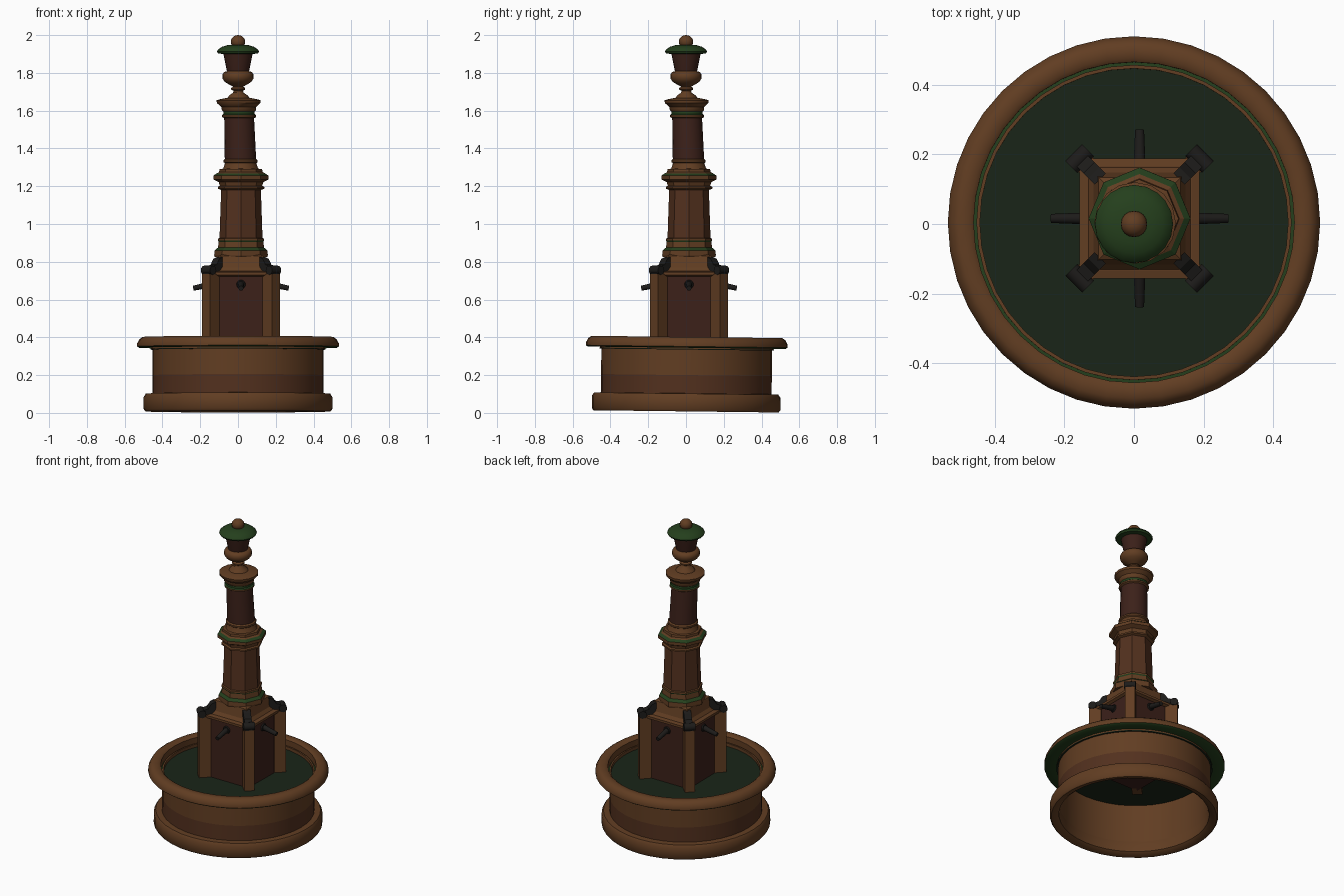
import bpy, bmesh
from math import sin, cos, pi, radians
from mathutils import Matrix, Vector

if "Cube" in bpy.data.objects:
    bpy.data.objects.remove(bpy.data.objects["Cube"])

COLORS = {
    "brown": (0.12, 0.047, 0.016, 1), "dark_red": (0.045, 0.015, 0.01, 1),
    "red_brown": (0.085, 0.03, 0.013, 1), "green": (0.018, 0.05, 0.012, 1),
    "water": (0.01, 0.018, 0.009, 1), "black": (0.012, 0.011, 0.01, 1)}
MATS = {}
for key, col in COLORS.items():
    MATS[key] = bpy.data.materials.new(key)
    MATS[key].diffuse_color = col


def finish(name, bm, colors, smooth=False):
    bmesh.ops.recalc_face_normals(bm, faces=bm.faces)
    me = bpy.data.meshes.new(name)
    bm.to_mesh(me)
    bm.free()
    for c in colors:
        me.materials.append(MATS[c])
    ob = bpy.data.objects.new(name, me)
    bpy.context.collection.objects.link(ob)
    if smooth:
        bpy.ops.object.select_all(action='DESELECT')
        ob.select_set(True)
        bpy.context.view_layer.objects.active = ob
        bpy.ops.object.shade_smooth_by_angle(angle=radians(40))
    return ob


def axis(z):
    """The worn tower leans slightly: its centre at height z."""
    t = min(max((z - 1.25) / 0.5, 0), 1)
    return Vector((0.016 * (1 - t), 0.016 * (1 - t), 0))


def lathe(name, profile, n, color="brown", smooth=True, lean=True, rot=0.0,
          caps=True, closed=False):
    """Revolve (radius, z[, colour of band above]) points with n sides."""
    bm = bmesh.new()
    names = [color] + sorted({p[2] for p in profile if len(p) > 2} - {color})
    rings = []
    for p in profile:
        c = axis(p[1]) if lean else Vector()
        rings.append([bm.verts.new(c + Vector((p[0] * cos(rot + 2 * pi * i / n),
                      p[0] * sin(rot + 2 * pi * i / n), p[1]))) for i in range(n)])
    for k in range(len(rings) if closed else len(rings) - 1):
        a, b = rings[k], rings[(k + 1) % len(rings)]
        mi = names.index(profile[k][2]) if len(profile[k]) > 2 else 0
        for i in range(n):
            j = (i + 1) % n
            bm.faces.new((a[i], a[j], b[j], b[i])).material_index = mi
    if caps and not closed:
        bm.faces.new(rings[0])
        bm.faces.new(rings[-1])
    return finish(name, bm, names, smooth)


def square(name, profile, color):
    """Square lathe: profile gives half widths."""
    return lathe(name, [(p[0] * 2 ** 0.5,) + tuple(p[1:]) for p in profile], 4,
                 color, smooth=False, rot=pi / 4)


# Basin: base ring, drum wall and overhanging rim, slightly settled
basin = [
    lathe("basin_base", [(0.462, 0.012), (0.49, 0.008), (0.499, 0.02), (0.499, 0.085),
          (0.488, 0.102), (0.45, 0.104), (0.442, 0.09), (0.445, 0.025)],
          40, lean=False, closed=True),
    lathe("basin_wall", [(0.452, 0.09, "red_brown"), (0.452, 0.2), (0.452, 0.36),
          (0.442, 0.36), (0.442, 0.09)], 40, lean=False, closed=True),
    lathe("basin_rim", [(0.46, 0.335), (0.46, 0.393), (0.472, 0.402), (0.505, 0.402),
          (0.522, 0.39), (0.534, 0.368), (0.534, 0.352, "green"), (0.524, 0.345, "green"),
          (0.452, 0.35)], 40, lean=False, closed=True),
    lathe("water", [(0.462, 0.335), (0.462, 0.34)], 40, "water", lean=False)]
for part in basin:
    part.rotation_euler = (-0.012, 0, 0)

# Square pedestal with a thin cornice and a sloped shoulder
square("pedestal", [(0.155, 0.3), (0.155, 0.725)], "dark_red")
square("pedestal_cornice", [(0.158, 0.722), (0.172, 0.73), (0.172, 0.745),
                            (0.15, 0.75)], "brown")
square("pedestal_shoulder", [(0.15, 0.745), (0.132, 0.77), (0.118, 0.83),
                             (0.1, 0.84)], "brown")

# Four diagonal corner posts, each with a dark scroll bracket on top
base = axis(0.5)


def extrude_outline(name, outline, width, angle, color):
    """Extrude a (radial, z) outline sideways and turn it to the given angle."""
    bm = bmesh.new()
    lo = [bm.verts.new((r, -width / 2, z)) for r, z in outline]
    hi = [bm.verts.new((r, width / 2, z)) for r, z in outline]
    bm.faces.new(lo)
    bm.faces.new(hi)
    for i in range(len(lo)):
        j = (i + 1) % len(lo)
        bm.faces.new((lo[i], lo[j], hi[j], hi[i]))
    bm.transform(Matrix.Translation(base) @ Matrix.Rotation(angle, 4, 'Z'))
    return finish(name, bm, [color])


def tube(name, a, b, r1, r2, angle, color="black"):
    """Tapered cylinder from a to b, turned about the tower axis."""
    a, b = Vector(a), Vector(b)
    bm = bmesh.new()
    bmesh.ops.create_cone(bm, cap_ends=True, segments=12, radius1=r1, radius2=r2,
                          depth=(b - a).length)
    q = (b - a).to_track_quat('Z', 'Y').to_matrix().to_4x4()
    bm.transform(Matrix.Translation(base) @ Matrix.Rotation(angle, 4, 'Z')
                 @ Matrix.Translation((a + b) / 2) @ q)
    return finish(name, bm, [color], True)


for i in range(4):
    ang = pi / 4 + i * pi / 2
    extrude_outline(f"corner_post_{i}", [(0.19, 0.3), (0.262, 0.3), (0.262, 0.735),
                    (0.19, 0.735)], 0.06, ang, "brown")
    extrude_outline(f"corner_bracket_{i}", [(0.16, 0.735), (0.262, 0.735), (0.258, 0.76),
                    (0.235, 0.775), (0.205, 0.785), (0.185, 0.815), (0.16, 0.825)],
                    0.045, ang, "black")
    tube(f"bracket_scroll_{i}", (0.243, -0.034, 0.755), (0.243, 0.034, 0.755),
         0.024, 0.024, ang)
    # Spout in the middle of each face
    tube(f"spout_{i}", (0.15, 0, 0.682), (0.253, 0, 0.66), 0.017, 0.013, i * pi / 2)
    tube(f"spout_rosette_{i}", (0.15, 0, 0.68), (0.163, 0, 0.68), 0.026, 0.022, i * pi / 2)

# Octagonal lower column with foot and cornice
lathe("column_foot", [(0.14, 0.825), (0.142, 0.835), (0.14, 0.86, "green"), (0.122, 0.875),
      (0.118, 0.905, "green"), (0.122, 0.912), (0.122, 0.922), (0.112, 0.926)], 8,
      smooth=False)
lathe("lower_column", [(0.114, 0.92), (0.105, 1.185)], 8, "red_brown", smooth=False)
lathe("lower_cornice", [(0.105, 1.18), (0.123, 1.187), (0.123, 1.197), (0.112, 1.202),
      (0.118, 1.222), (0.146, 1.236), (0.146, 1.256, "green"), (0.128, 1.268),
      (0.115, 1.275), (0.113, 1.29), (0.08, 1.295)], 8, smooth=False)

# Round upper column with rings and capital
lathe("upper_column", [(0.098, 1.285), (0.09, 1.3), (0.083, 1.322), (0.091, 1.328),
      (0.091, 1.338), (0.083, 1.345, "dark_red"), (0.079, 1.56), (0.09, 1.566),
      (0.09, 1.576, "green"), (0.083, 1.582, "green"), (0.083, 1.595), (0.09, 1.602),
      (0.092, 1.62), (0.115, 1.64), (0.117, 1.655), (0.1, 1.66), (0.06, 1.668)], 16)

# Finial: neck, bowl, vase, domed lid and ball
lathe("finial_bowl", [(0.062, 1.66), (0.05, 1.68), (0.028, 1.695), (0.025, 1.705),
      (0.037, 1.712), (0.037, 1.72), (0.026, 1.727), (0.045, 1.737), (0.07, 1.752),
      (0.082, 1.77), (0.083, 1.79), (0.074, 1.804), (0.055, 1.81)], 20)
lathe("finial_vase", [(0.056, 1.8), (0.06, 1.815), (0.078, 1.905)], 20, "dark_red")
lathe("finial_lid", [(0.078, 1.9), (0.106, 1.903), (0.112, 1.913), (0.105, 1.924),
      (0.085, 1.938), (0.055, 1.947), (0.02, 1.95)], 20, "green")
bm = bmesh.new()
bmesh.ops.create_uvsphere(bm, u_segments=16, v_segments=10, radius=0.038)
bm.transform(Matrix.Translation((0, 0, 1.965)) @ Matrix.Diagonal((1, 1, 0.92, 1)))
finish("finial_ball", bm, ["brown"], True)

for m in bpy.data.materials:
    if m.users and not m.is_grease_pencil:
        m.use_nodes = True
        m.node_tree.nodes["Principled BSDF"].inputs["Base Color"].default_value = m.diffuse_color
